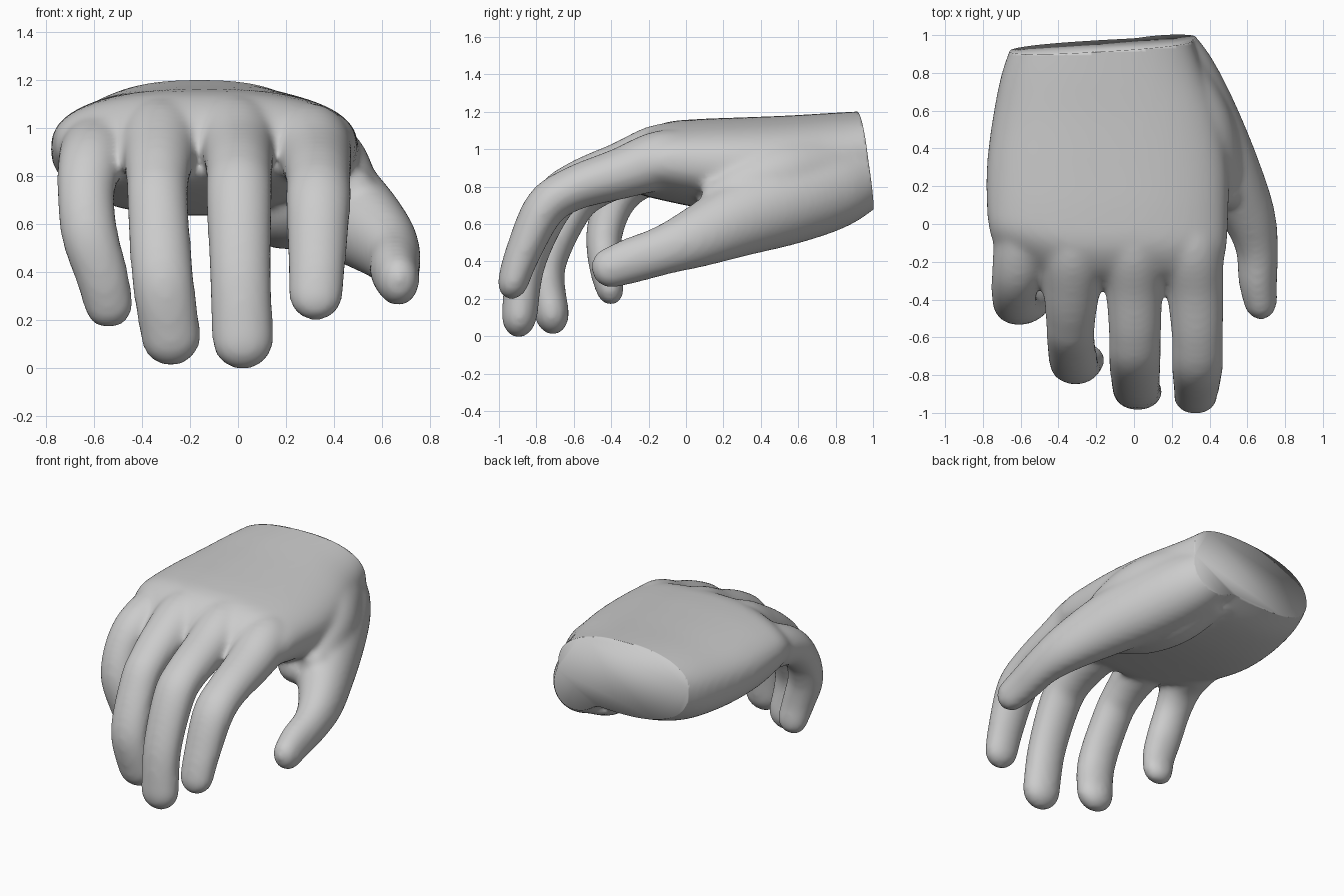
import bpy, bmesh, math
from mathutils import Vector

if "Cube" in bpy.data.objects:
    bpy.data.objects.remove(bpy.data.objects["Cube"])

skin = bpy.data.materials.new("light_grey")
skin.diffuse_color = (0.6, 0.6, 0.6, 1)
skin.use_nodes = True
skin.node_tree.nodes["Principled BSDF"].inputs["Base Color"].default_value = skin.diffuse_color

bm = bmesh.new()


def loft(rings):
    """Skin a list of point rings and close both ends."""
    vs = [[bm.verts.new(p) for p in ring] for ring in rings]
    faces = []
    n = len(vs[0])
    for a, b in zip(vs, vs[1:]):
        for i in range(n):
            j = (i + 1) % n
            faces.append(bm.faces.new((a[i], a[j], b[j], b[i])))
    faces.append(bm.faces.new(vs[0][::-1]))
    faces.append(bm.faces.new(vs[-1]))
    bmesh.ops.recalc_face_normals(bm, faces=faces)


def spline(pts, steps=6):
    """Catmull-Rom samples through points of any dimension."""
    out = []
    for k in range(len(pts) - 1):
        p = [pts[max(k - 1, 0)], pts[k], pts[k + 1], pts[min(k + 2, len(pts) - 1)]]
        for s in range(steps):
            t = s / steps
            out.append([0.5 * (2 * b + (c - a) * t + (2 * a - 5 * b + 4 * c - d) * t * t
                               + (3 * b - a - 3 * c + d) * t ** 3)
                        for a, b, c, d in zip(*p)])
    out.append(list(pts[-1]))
    return out


def finger(path, wide=(1.0, 1.02), deep=(1.0, 0.76)):
    """Rounded tube along (x, y, z, radius) points, scaled from base to tip."""
    s = spline(path)
    pos = [Vector(p[:3]) for p in s]
    rad = [p[3] for p in s]
    tip_dir = (pos[-1] - pos[-2]).normalized()
    tip, r = pos[-1].copy(), rad[-1]
    for k in range(1, 7):                       # rounded fingertip
        a = k / 6 * math.radians(86)
        pos.append(tip + tip_dir * r * math.sin(a))
        rad.append(r * math.cos(a))
    rings = []
    for i, c in enumerate(pos):
        f = min(i / (len(s) - 1), 1)
        w = wide[0] + (wide[1] - wide[0]) * f
        d = deep[0] + (deep[1] - deep[0]) * f
        t = (pos[min(i + 1, len(pos) - 1)] - pos[max(i - 1, 0)]).normalized()
        u = (Vector((1, 0, 0)) - t * t.x).normalized()
        v = t.cross(u)
        rings.append([c + (u * math.cos(a) * w + v * math.sin(a) * d) * rad[i]
                      for a in (2 * math.pi * k / 24 for k in range(24))])
    loft(rings)


# palm: y, left x, right x, bottom z, top z
sections = [(1.14, -0.60, 0.26, 0.80, 1.205), (1.00, -0.63, 0.30, 0.74, 1.205),
            (0.80, -0.70, 0.37, 0.66, 1.195), (0.55, -0.75, 0.46, 0.635, 1.18),
            (0.30, -0.78, 0.50, 0.65, 1.17), (0.05, -0.78, 0.50, 0.69, 1.16),
            (-0.12, -0.77, 0.49, 0.725, 1.14), (-0.24, -0.745, 0.465, 0.755, 1.07),
            (-0.31, -0.69, 0.43, 0.785, 0.98), (-0.35, -0.62, 0.38, 0.82, 0.91)]
rings = []
for y, x0, x1, z0, z1 in spline(sections, 4):
    ring = []
    for k in range(48):
        a = 2 * math.pi * k / 48
        c, s = math.cos(a), math.sin(a)
        x = (x0 + x1) / 2 + (x1 - x0) / 2 * math.copysign(abs(c) ** 0.84, c)
        z = (z0 + z1) / 2 + (z1 - z0) / 2 * math.copysign(abs(s) ** 0.84, s)
        # shorter on the little finger side
        dy = 0.32 * max(0, -x - 0.3) * min(1, max(0, (0.2 - y) / 0.45))
        ring.append((x, y + dy, z))
    rings.append(ring)
loft(rings)

# index, middle, ring and little fingers
finger([(0.27, 0.10, 0.96, 0.12), (0.30, -0.12, 0.945, 0.165), (0.325, -0.35, 0.87, 0.15),
        (0.335, -0.60, 0.79, 0.135), (0.335, -0.755, 0.685, 0.135),
        (0.33, -0.87, 0.45, 0.12), (0.325, -0.92, 0.305, 0.112)])
finger([(-0.04, 0.10, 0.99, 0.12), (-0.01, -0.12, 0.975, 0.17), (0.0, -0.35, 0.90, 0.15),
        (0.005, -0.58, 0.815, 0.138), (0.005, -0.715, 0.705, 0.137),
        (0.01, -0.85, 0.40, 0.128), (0.02, -0.89, 0.118, 0.127)])
finger([(-0.30, 0.10, 0.98, 0.12), (-0.32, -0.12, 0.965, 0.17), (-0.33, -0.34, 0.88, 0.15),
        (-0.335, -0.50, 0.79, 0.132), (-0.335, -0.61, 0.68, 0.127),
        (-0.315, -0.745, 0.38, 0.128), (-0.28, -0.72, 0.13, 0.124)])
finger([(-0.54, 0.12, 0.93, 0.12), (-0.58, -0.06, 0.91, 0.155), (-0.615, -0.25, 0.855, 0.138),
        (-0.635, -0.37, 0.73, 0.12), (-0.62, -0.435, 0.56, 0.118),
        (-0.57, -0.435, 0.39, 0.11), (-0.54, -0.41, 0.265, 0.102)])

# thumb with its broad base
finger([(0.08, 1.10, 0.90, 0.14), (0.13, 0.97, 0.86, 0.175), (0.22, 0.79, 0.795, 0.22),
        (0.335, 0.56, 0.725, 0.23), (0.475, 0.30, 0.635, 0.205),
        (0.60, 0.06, 0.53, 0.162), (0.65, -0.12, 0.46, 0.13),
        (0.655, -0.29, 0.405, 0.12), (0.668, -0.40, 0.367, 0.108)],
       wide=(1.0, 0.84), deep=(1.0, 1.03))
# web between thumb and index finger
finger([(0.14, 0.85, 0.90, 0.20), (0.32, 0.52, 0.85, 0.205),
        (0.43, 0.28, 0.78, 0.15), (0.48, 0.17, 0.75, 0.09)], deep=(1.0, 1.0))
# thumb muscle on the palm side
finger([(0.08, 0.85, 0.80, 0.18), (0.17, 0.60, 0.70, 0.195),
        (0.25, 0.36, 0.675, 0.175), (0.33, 0.18, 0.67, 0.12)], deep=(1.0, 1.0))

# fuse the parts into one smooth skin
raw = bpy.data.meshes.new("hand_parts")
bm.to_mesh(raw)
bm.free()
hand = bpy.data.objects.new("hand", raw)
bpy.context.collection.objects.link(hand)
fuse = hand.modifiers.new("fuse", 'REMESH')
fuse.mode = 'VOXEL'
fuse.voxel_size = 0.018
soft = hand.modifiers.new("soften", 'SMOOTH')
soft.factor = 0.5
soft.iterations = 16
dg = bpy.context.evaluated_depsgraph_get()
skin_mesh = bpy.data.meshes.new_from_object(hand.evaluated_get(dg))
hand.modifiers.clear()

# slice the wrist off along a leaning plane
bm = bmesh.new()
bm.from_mesh(skin_mesh)
bmesh.ops.bisect_plane(bm, geom=bm.verts[:] + bm.edges[:] + bm.faces[:],
                       plane_co=(-0.17, 0.945, 0.95), plane_no=(-0.06, 1, 0.13),
                       clear_outer=True)
bmesh.ops.holes_fill(bm, edges=[e for e in bm.edges if e.is_boundary], sides=0)
bm.to_mesh(skin_mesh)
bm.free()
hand.data = skin_mesh
skin_mesh.materials.clear()
skin_mesh.materials.append(skin)

bpy.context.view_layer.objects.active = hand
hand.select_set(True)
bpy.ops.object.shade_smooth()
